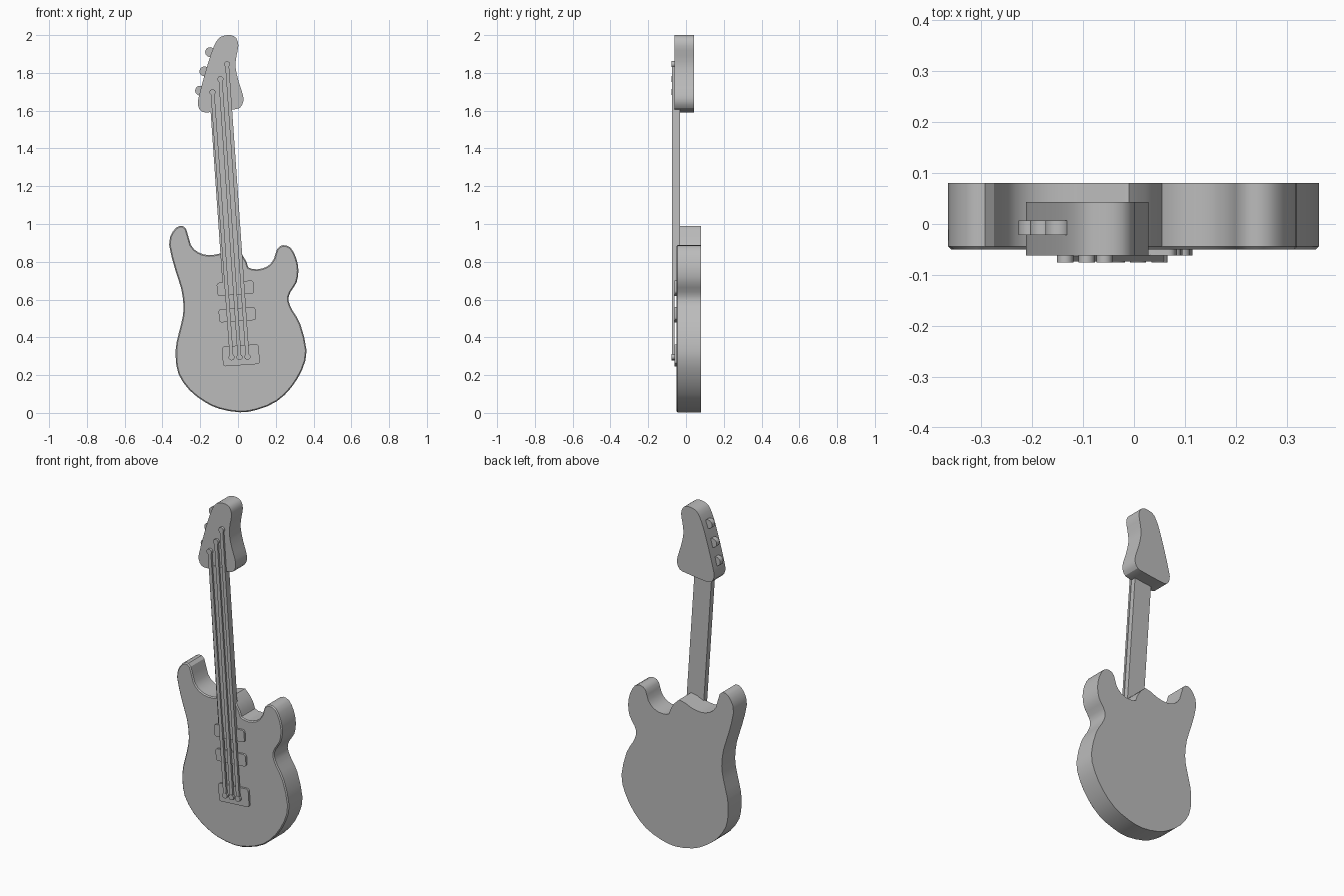
import bpy
import bmesh
from math import cos, sin, pi, radians
from mathutils import Vector

cube = bpy.data.objects.get("Cube")
if cube:
    bpy.data.objects.remove(cube, do_unlink=True)

grey = bpy.data.materials.new("plain grey")
grey.use_nodes = True
grey.diffuse_color = (0.5, 0.5, 0.5, 1)
grey.node_tree.nodes["Principled BSDF"].inputs["Base Color"].default_value = grey.diffuse_color


def smooth_loop(points, steps=2):
    """Closed curve passing through every point."""
    pts = [Vector(p) for p in points]
    count = len(pts)
    result = []
    for i in range(count):
        a, b, c, d = (pts[(i + k) % count] for k in (-1, 0, 1, 2))
        for s in range(steps):
            t = s / steps
            result.append(0.5 * (2 * b + (c - a) * t + (2 * a - 5 * b + 4 * c - d) * t * t
                                 + (3 * b - a - 3 * c + d) * t ** 3))
    return result


def circle(centre, radius, sides=16):
    return [Vector(centre) + radius * Vector((cos(2 * pi * i / sides), sin(2 * pi * i / sides)))
            for i in range(sides)]


def bar(start, end, width, corner=0.0):
    """Rectangle from start to end, with optional rounded corners."""
    start, end = Vector(start), Vector(end)
    along = (end - start).normalized()
    across = Vector((along.y, -along.x)) * width / 2
    corners = [start - across, start + across, end + across, end - across]
    if not corner:
        return corners
    outline = []
    for i, point in enumerate(corners):
        back = (corners[i - 1] - point).normalized() * corner
        ahead = (corners[(i + 1) % 4] - point).normalized() * corner
        for k in range(5):
            angle = k / 4 * pi / 2
            outline.append(point + back * (1 - sin(angle)) + ahead * (1 - cos(angle)))
    return outline


def prism(name, outline, front, back, bevel=0.0):
    """Upright x-z outline given depth along y, with an optional front bevel."""
    bm = bmesh.new()
    rings = [[bm.verts.new((p[0], y, p[1])) for p in outline] for y in (front, back)]
    front_face = bm.faces.new(rings[0])
    bm.faces.new(rings[1][::-1])
    for i in range(len(outline)):
        bm.faces.new((rings[0][i - 1], rings[1][i - 1], rings[1][i], rings[0][i]))
    bmesh.ops.recalc_face_normals(bm, faces=bm.faces)
    if bevel:
        bmesh.ops.bevel(bm, geom=list(front_face.edges), offset=bevel, segments=1,
                        profile=0.5, affect='EDGES')
    mesh = bpy.data.meshes.new(name)
    bm.to_mesh(mesh)
    bm.free()
    mesh.materials.append(grey)
    obj = bpy.data.objects.new(name, mesh)
    bpy.context.collection.objects.link(obj)
    bpy.ops.object.select_all(action='DESELECT')
    obj.select_set(True)
    bpy.context.view_layer.objects.active = obj
    bpy.ops.object.shade_smooth_by_angle(angle=radians(30))
    return obj


# Body with two horns and a raised neck joint between them
body_outline = [
    (-.365, .89), (-.345, .96), (-.31, .99), (-.275, .975), (-.25, .89), (-.21, .85),
    (-.155, .835), (-.09, .845), (-.01, .87), (.045, .8), (.055, .77), (.1, .76),
    (.155, .775), (.19, .815), (.207, .868), (.238, .888), (.278, .875), (.308, .82),
    (.32, .755), (.31, .69), (.278, .64), (.267, .595), (.29, .54), (.33, .47),
    (.363, .33), (.34, .23), (.283, .135), (.204, .06), (.103, .017), (.01, .003),
    (-.1, .022), (-.177, .058), (-.257, .12), (-.315, .205), (-.33, .295), (-.325, .375),
    (-.3, .475), (-.288, .555), (-.3, .655), (-.33, .75)]
prism("body", smooth_loop(body_outline), -0.05, 0.08, bevel=0.006)

# Neck, leaning slightly to the right side
prism("neck", bar((-.027, .69), (-.091, 1.62), 0.111), -0.064, -0.032)

# Headstock
head_outline = [
    (-.077, 1.996), (-.04, 2), (-.01, 1.985), (.002, 1.945), (-.008, 1.89), (-.013, 1.83),
    (.003, 1.755), (.024, 1.69), (.028, 1.65), (.01, 1.615), (-.035, 1.605), (-.145, 1.592),
    (-.192, 1.595), (-.212, 1.63), (-.207, 1.675), (-.182, 1.77), (-.156, 1.86),
    (-.13, 1.935), (-.105, 1.98)]
prism("headstock", smooth_loop(head_outline), -0.062, 0.043)

# Tuning pegs along the right edge of the headstock
for i, centre in enumerate([(-.148, 1.91), (-.178, 1.808), (-.201, 1.706)]):
    prism(f"tuning_peg_{i + 1}", circle(centre, 0.026), -0.022, 0.007)

# Bridge and two pickups, square to the neck
lean = Vector((-.069, 1)).normalized()
for name, centre, height in (("bridge", (.015, .305), .105),
                             ("lower_pickup", (-.004, .52), .07),
                             ("upper_pickup", (-.014, .66), .07)):
    half = lean * height / 2
    prism(name, bar(Vector(centre) - half, Vector(centre) + half, 0.195, 0.014), -0.062, -0.045)

# Strings, with a round stud at each end
string_ends = [((-.034, .294), (-.135, 1.698)),
               ((.008, .295), (-.093, 1.767)),
               ((.05, .297), (-.058, 1.846))]
for i, (low, high) in enumerate(string_ends):
    prism(f"string_{i + 1}", bar(low, high, 0.02), -0.074, -0.061)
    prism(f"bridge_stud_{i + 1}", circle(low, 0.016), -0.076, -0.06)
    prism(f"head_stud_{i + 1}", circle(high, 0.016), -0.076, -0.06)
